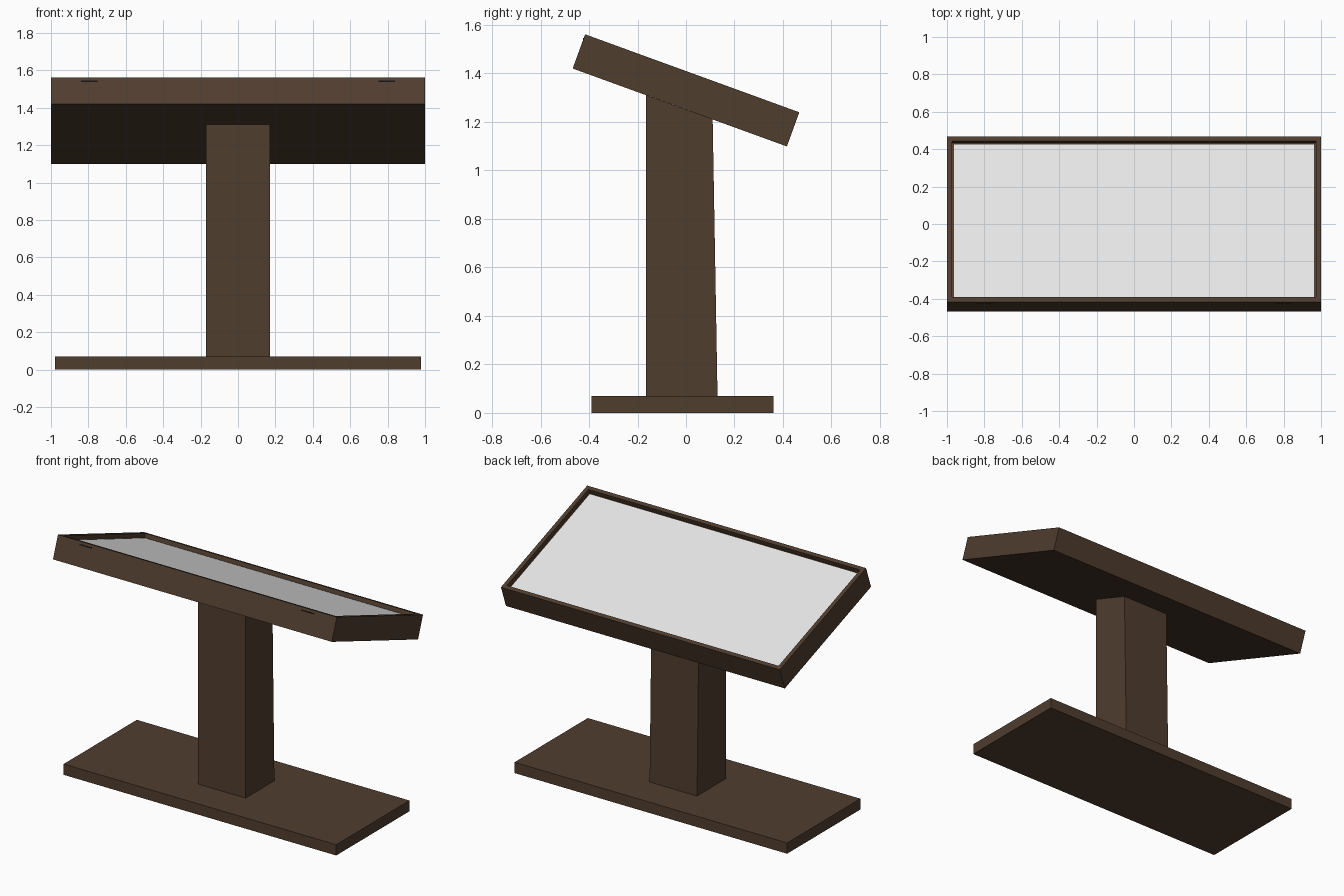
import bpy, bmesh
from math import radians
from mathutils import Matrix

old = bpy.data.objects.get("Cube")
if old:
    bpy.data.objects.remove(old, do_unlink=True)


def material(name, rgb, roughness=0.6):
    mat = bpy.data.materials.new(name)
    mat.use_nodes = True
    mat.diffuse_color = (*rgb, 1)
    bsdf = next(n for n in mat.node_tree.nodes if n.type == 'BSDF_PRINCIPLED')
    bsdf.inputs["Base Color"].default_value = (*rgb, 1)
    bsdf.inputs["Roughness"].default_value = roughness
    return mat


BROWN = material("dark brown", (0.08, 0.047, 0.028))
GREY = material("pale grey", (0.8, 0.8, 0.8))
BLACK = material("slot black", (0.008, 0.006, 0.005))


def finish(name, bm, mat, matrix=Matrix()):
    bmesh.ops.recalc_face_normals(bm, faces=bm.faces)
    mesh = bpy.data.meshes.new(name)
    bm.to_mesh(mesh)
    bm.free()
    mesh.materials.append(mat)
    obj = bpy.data.objects.new(name, mesh)
    obj.matrix_world = matrix
    bpy.context.collection.objects.link(obj)
    return obj


def box_mesh(size, centre):
    bm = bmesh.new()
    bmesh.ops.create_cube(bm, size=1, matrix=Matrix.Translation(centre) @ Matrix.Diagonal((*size, 1)))
    return bm


# Foot plate
finish("base_plate", box_mesh((1.955, 0.75, 0.07), (0, -0.015, 0.035)), BROWN)

# Column: side profile with tapered back and sloping top, extruded across x
bm = bmesh.new()
profile = [(-0.165, 0.07), (0.13, 0.07), (0.11, 1.21), (-0.165, 1.31)]
side = bm.faces.new([bm.verts.new((-0.17, y, z)) for y, z in profile])
ext = bmesh.ops.extrude_face_region(bm, geom=[side], use_keep_orig=True)
bmesh.ops.translate(bm, vec=(0.34, 0, 0), verts=[v for v in ext["geom"] if isinstance(v, bmesh.types.BMVert)])
finish("column", bm, BROWN)

# Sloping display tray, sloping down towards the back
TILT = Matrix.Translation((0, 0, 1.33)) @ Matrix.Rotation(radians(-20), 4, 'X')
LENGTH, DEPTH, THICK = 2.0, 0.94, 0.15
RIM, RECESS = 0.037, 0.03
bm = box_mesh((LENGTH, DEPTH, THICK), (0, 0, 0))
bm.normal_update()
top = max(bm.faces, key=lambda f: f.normal.z)
bmesh.ops.inset_region(bm, faces=[top], thickness=RIM)
inner = bmesh.ops.extrude_discrete_faces(bm, faces=[top])["faces"][0]
bmesh.ops.translate(bm, vec=(0, 0, -RECESS), verts=inner.verts)
# Join the recess floor to the rim with walls
bmesh.ops.bridge_loops(bm, edges=[e for e in bm.edges if e.is_boundary])
finish("tray_frame", bm, BROWN, TILT)

# Pale panel lying in the recess
finish("display_panel", box_mesh((LENGTH - 2 * RIM, DEPTH - 2 * RIM, 0.006),
                                 (0, 0, THICK / 2 - RECESS + 0.002)), GREY, TILT)

# Two thin slots near the top of the front edge
for name, side_sign in (("left_slot", 1), ("right_slot", -1)):
    finish(name, box_mesh((0.09, 0.004, 0.008), (side_sign * 0.795, -DEPTH / 2, THICK / 2 - 0.02)), BLACK, TILT)
